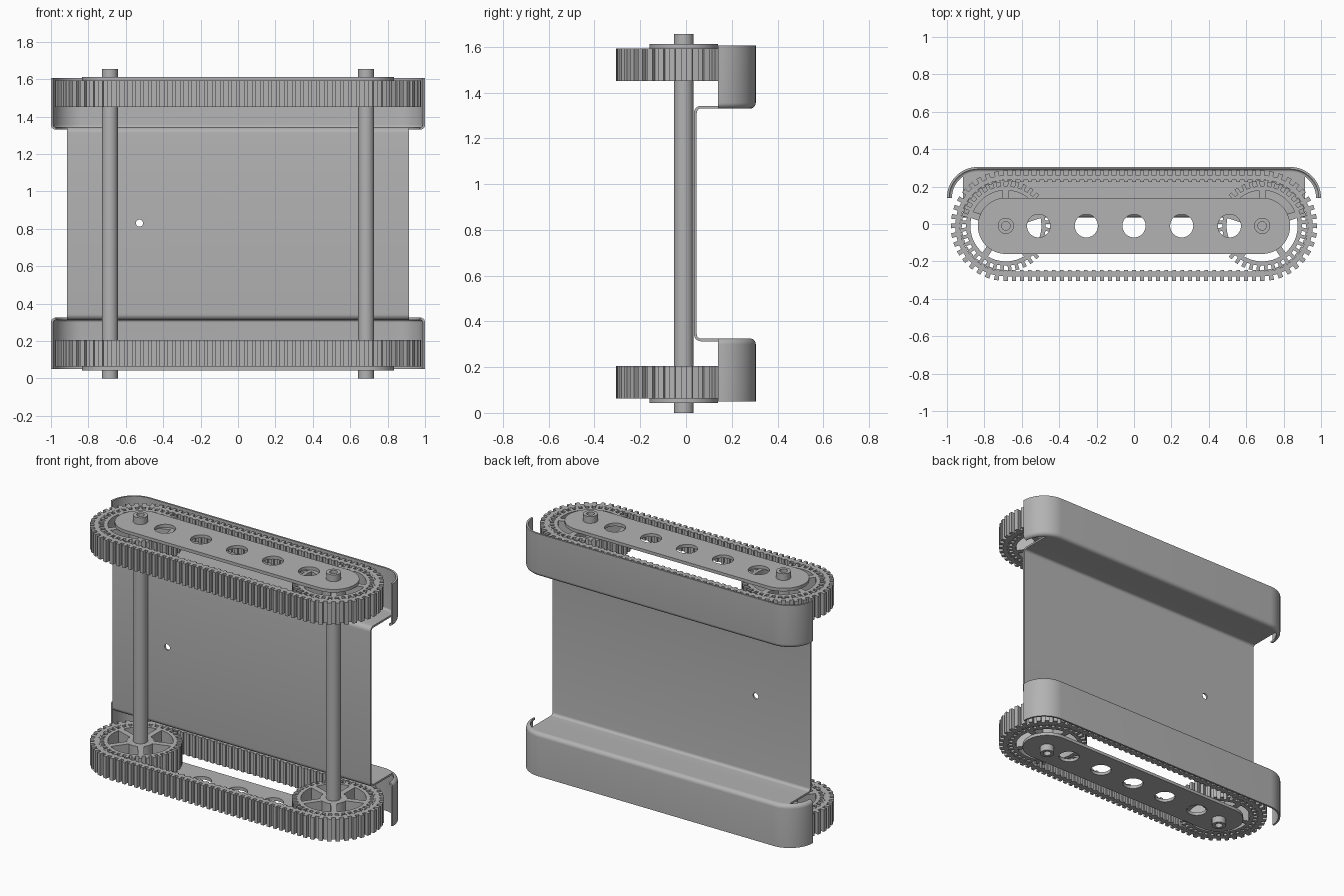
import bpy, bmesh, math
from math import cos, sin, pi, radians, sqrt
from mathutils import Matrix

cube = bpy.data.objects.get("Cube")
if cube:
    bpy.data.objects.remove(cube, do_unlink=True)

MID = 0.8275          # mirror height of the whole assembly
AXLE_X, AXLE_Y = 0.685, -0.01
SHEET = 0.012         # sheet metal thickness
BEND = 0.025

metal = bpy.data.materials.new("plain_grey")
metal.use_nodes = True
metal.diffuse_color = (0.45, 0.45, 0.45, 1)
metal.node_tree.nodes["Principled BSDF"].inputs["Base Color"].default_value = metal.diffuse_color


def finish(name, bm, mirror=(), solid=0, cutter=None):
    """Turn a bmesh into a shaded object, mirrored about the assembly centre."""
    bmesh.ops.translate(bm, verts=bm.verts, vec=(0, 0, -MID))
    mesh = bpy.data.meshes.new(name)
    bm.to_mesh(mesh)
    bm.free()
    mesh.materials.append(metal)
    ob = bpy.data.objects.new(name, mesh)
    ob.location.z = MID
    bpy.context.collection.objects.link(ob)
    if solid:
        mod = ob.modifiers.new("thickness", 'SOLIDIFY')
        mod.thickness, mod.offset = solid, -1
    if cutter:
        mod = ob.modifiers.new("hole", 'BOOLEAN')
        mod.object, mod.operation, mod.solver = cutter, 'DIFFERENCE', 'EXACT'
    if mirror:
        mod = ob.modifiers.new("mirror", 'MIRROR')
        mod.use_axis = [a in mirror for a in "xyz"]
        mod.use_mirror_merge = False
    bpy.ops.object.select_all(action='DESELECT')
    ob.select_set(True)
    bpy.context.view_layer.objects.active = ob
    bpy.ops.object.convert(target='MESH')
    bpy.ops.object.shade_smooth_by_angle(angle=radians(25))
    return ob


def prism(name, loops, z0, z1, mirror="z"):
    """Extrude an outline (first loop) with holes (other loops) from z0 to z1."""
    bm = bmesh.new()
    caps = [[], []]
    for loop in loops:
        low, high = [[bm.verts.new((x, y, z)) for x, y in loop] for z in (z0, z1)]
        for i in range(len(loop)):
            bm.faces.new((low[i - 1], low[i], high[i], high[i - 1]))
            caps[0].append(bm.edges.get((low[i - 1], low[i])))
            caps[1].append(bm.edges.get((high[i - 1], high[i])))
    for edges in caps:
        bmesh.ops.triangle_fill(bm, edges=edges, use_beauty=True)
    bmesh.ops.recalc_face_normals(bm, faces=bm.faces)
    return finish(name, bm, mirror)


def sheet(name, rows, mirror="", cutter=None):
    """Skin a grid of points and give it sheet metal thickness."""
    bm = bmesh.new()
    grid = [[bm.verts.new(p) for p in row] for row in rows]
    for a, b in zip(grid, grid[1:]):
        for i in range(len(a) - 1):
            bm.faces.new((a[i], a[i + 1], b[i + 1], b[i]))
    return finish(name, bm, mirror, SHEET, cutter)


def polar(cx, cy, r, deg):
    return (cx + r * cos(radians(deg)), cy + r * sin(radians(deg)))


def circle(cx, cy, r, n=32):
    return [polar(cx, cy, r, 360 * i / n) for i in range(n)]


def track(u, r):
    """Point on the belt path: 32 teeth per straight, 18 per half turn."""
    u %= 100
    if u < 32:
        return (AXLE_X * (u / 16 - 1), AXLE_Y - r)
    if u < 50:
        return polar(AXLE_X, AXLE_Y, r, 10 * (u - 32) - 90)
    if u < 82:
        return (AXLE_X * (1 - (u - 50) / 16), AXLE_Y + r)
    return polar(-AXLE_X, AXLE_Y, r, 10 * (u - 82) + 90)


# Toothed belts
outer, inner = [], []
for i in range(100):
    outer += [track(i + d, r) for d, r in ((-.25, .27), (-.25, .295), (.25, .295), (.25, .27))]
    inner += [track(i + d, r) for d, r in ((-.22, .245), (-.22, .235), (.22, .235), (.22, .245))]
prism("belt", [outer, inner], 0.063, 0.205)

# Spoked sprockets
rim = []
for k in range(0, 360, 10):
    rim += [polar(AXLE_X, AXLE_Y, r, k + d)
            for d, r in ((-2.6, .213), (2.6, .213), (2.6, .243), (7.4, .243))]
pockets = []
for k in range(5):
    a = 90 + 72 * k
    far = [polar(AXLE_X, AXLE_Y, .19, a + 5.4 + 61.2 * t / 10) for t in range(11)]
    near = [polar(AXLE_X, AXLE_Y, .08, a + 59 - 46 * t / 6) for t in range(7)]
    pockets.append(far + near)
prism("sprocket", [rim] + pockets, 0.063, 0.205, "xz")

# Side plates with lightening holes
ends = [polar(s * AXLE_X, AXLE_Y, .15, s * 90 - 90 * 1 - (s < 0) * 90 + 180 * t / 24 + (s > 0) * -90)
        for s in (1, -1) for t in range(25)]
ends = [polar(AXLE_X, AXLE_Y, .15, -90 + 7.5 * t) for t in range(25)]
ends += [polar(-AXLE_X, AXLE_Y, .15, 90 + 7.5 * t) for t in range(25)]
holes = [circle(0.255 * i, AXLE_Y, 0.062) for i in range(-2, 3)]
prism("side_plate", [ends] + holes, 0.043, 0.063)

# Axles with recessed ends
axle = circle(AXLE_X, AXLE_Y, 0.043)
prism("axle_end", [axle, circle(AXLE_X, AXLE_Y, 0.023)], 0, 0.03, "xz")
prism("axle", [axle], 0.03, 2 * MID - 0.03, "x")


# Mudguards with a curled inner edge
def guard_path(off):
    r = 0.165 - off
    right = [polar(.835, .14, r, 6 * t) for t in range(16)]
    return right + [(-x, y) for x, y in reversed(right)]


levels = [(0, 0.05)]
levels += [(BEND * (1 - cos(a)), 0.3 + BEND * sin(a)) for a in (pi / 12 * t for t in range(7))]
sheet("mudguard", [[(x, y, z) for x, y in guard_path(off)] for off, z in levels], "z")

# Shelves joining the mudguards to the panel
HALF = 0.915
edge_y = 0.14 + sqrt((0.165 - BEND) ** 2 - (HALF - 0.835) ** 2)
curve = [p for p in guard_path(BEND) if abs(p[0]) < HALF - 0.003]
shelf = [(-HALF, .14), (HALF, .14), (HALF, edge_y)] + curve + [(-HALF, edge_y)]
prism("shelf", [shelf], 0.325 - SHEET, 0.325)

# Back panel with bent edges and one small hole
bm = bmesh.new()
bmesh.ops.create_cone(bm, cap_ends=True, segments=24, radius1=.019, radius2=.019, depth=.3,
                      matrix=Matrix.Translation((-.527, .04, .83)) @ Matrix.Rotation(pi / 2, 4, 'X'))
drill = finish("hole_cutter", bm)
drill.hide_render = True
bend = [polar(0.065, 0.343, 0.03, 270 - 15 * t) for t in range(7)]
profile = [(0.14, 0.325 - SHEET)] + bend
profile += [(y, 2 * MID - z) for y, z in reversed(profile)]
sheet("back_panel", [[(-HALF, y, z), (HALF, y, z)] for y, z in profile], cutter=drill)
bpy.data.objects.remove(drill, do_unlink=True)
